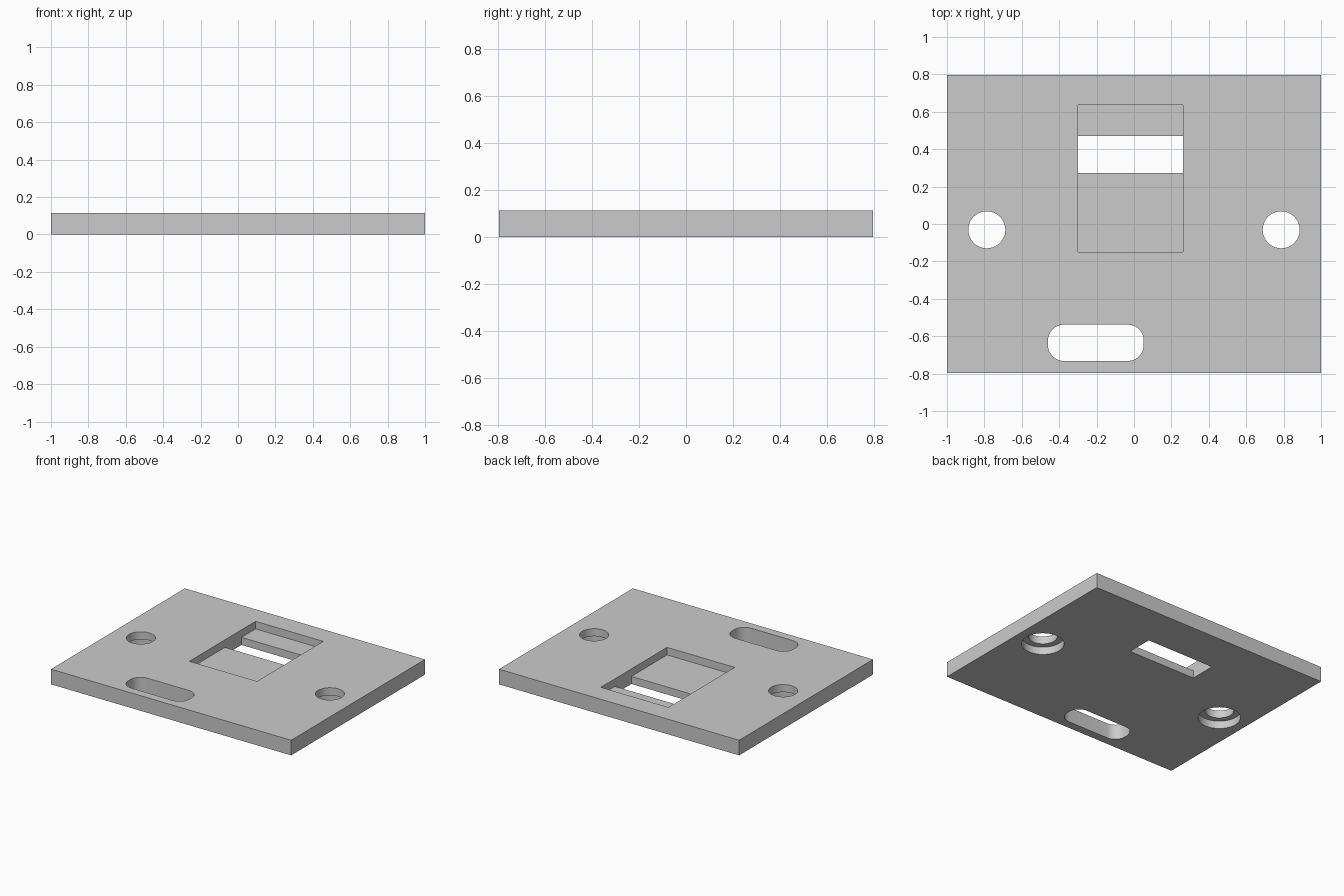
import bpy, bmesh, math

cube = bpy.data.objects.get("Cube")
if cube:
    bpy.data.objects.remove(cube, do_unlink=True)

THICK = 0.114
MID = THICK / 2

grey = bpy.data.materials.new("light grey")
grey.use_nodes = True
grey.diffuse_color = (0.6, 0.6, 0.6, 1)
grey.node_tree.nodes["Principled BSDF"].inputs["Base Color"].default_value = (0.6, 0.6, 0.6, 1)


def prism(name, outline, z0, z1):
    """Extrude a counter-clockwise outline from z0 to z1."""
    bm = bmesh.new()
    base = bm.faces.new([bm.verts.new((x, y, z0)) for x, y in outline])
    top = bmesh.ops.extrude_face_region(bm, geom=[base])["geom"]
    verts = [v for v in top if isinstance(v, bmesh.types.BMVert)]
    bmesh.ops.translate(bm, vec=(0, 0, z1 - z0), verts=verts)
    bmesh.ops.recalc_face_normals(bm, faces=bm.faces)
    mesh = bpy.data.meshes.new(name)
    bm.to_mesh(mesh)
    bm.free()
    mesh.materials.append(grey)
    obj = bpy.data.objects.new(name, mesh)
    bpy.context.collection.objects.link(obj)
    return obj


def rect(x0, x1, y0, y1):
    return [(x0, y0), (x1, y0), (x1, y1), (x0, y1)]


def circle(cx, cy, r, n=64):
    return [(cx + r * math.cos(math.tau * i / n), cy + r * math.sin(math.tau * i / n))
            for i in range(n)]


def rounded(x0, x1, y0, y1, r, n=12):
    centres = [(x1 - r, y1 - r), (x0 + r, y1 - r), (x0 + r, y0 + r), (x1 - r, y0 + r)]
    return [(cx + r * math.cos(math.pi / 2 * (q + i / n)),
             cy + r * math.sin(math.pi / 2 * (q + i / n)))
            for q, (cx, cy) in enumerate(centres) for i in range(n + 1)]


# Base plate
plate = prism("mounting_plate", rect(-1, 1, -0.796, 0.796), 0, THICK)

# Window through the floor of the recess, recess, and rounded cable slot
LOW, HIGH = -0.1, THICK + 0.1
cutters = [
    prism("window_cutter", rect(-0.30, 0.263, 0.273, 0.47), LOW, HIGH),
    prism("recess_cutter", rect(-0.30, 0.263, -0.15, 0.637), MID, HIGH),
    prism("slot_cutter", rounded(-0.46, 0.052, -0.732, -0.538, 0.085), LOW, HIGH),
]

# Screw holes with wider counterbores on the underside
for side in (-1, 1):
    cutters.append(prism("hole_cutter", circle(side * 0.787, -0.031, 0.099), LOW, HIGH))
    cutters.append(prism("counterbore_cutter", circle(side * 0.787, -0.031, 0.145), LOW, MID))

for cutter in cutters:
    cutter.hide_render = True
    mod = plate.modifiers.new(cutter.name, "BOOLEAN")
    mod.operation = "DIFFERENCE"
    mod.solver = "EXACT"
    mod.object = cutter

# Bake the cuts and discard the cutters
bpy.context.view_layer.update()
evaluated = plate.evaluated_get(bpy.context.evaluated_depsgraph_get())
mesh = bpy.data.meshes.new_from_object(evaluated)
plate.modifiers.clear()
plate.data = mesh
for cutter in cutters:
    bpy.data.objects.remove(cutter, do_unlink=True)

# Smooth the round walls, keep the edges sharp
bpy.ops.object.select_all(action="DESELECT")
plate.select_set(True)
bpy.context.view_layer.objects.active = plate
bpy.ops.object.shade_smooth_by_angle(angle=math.radians(30))
